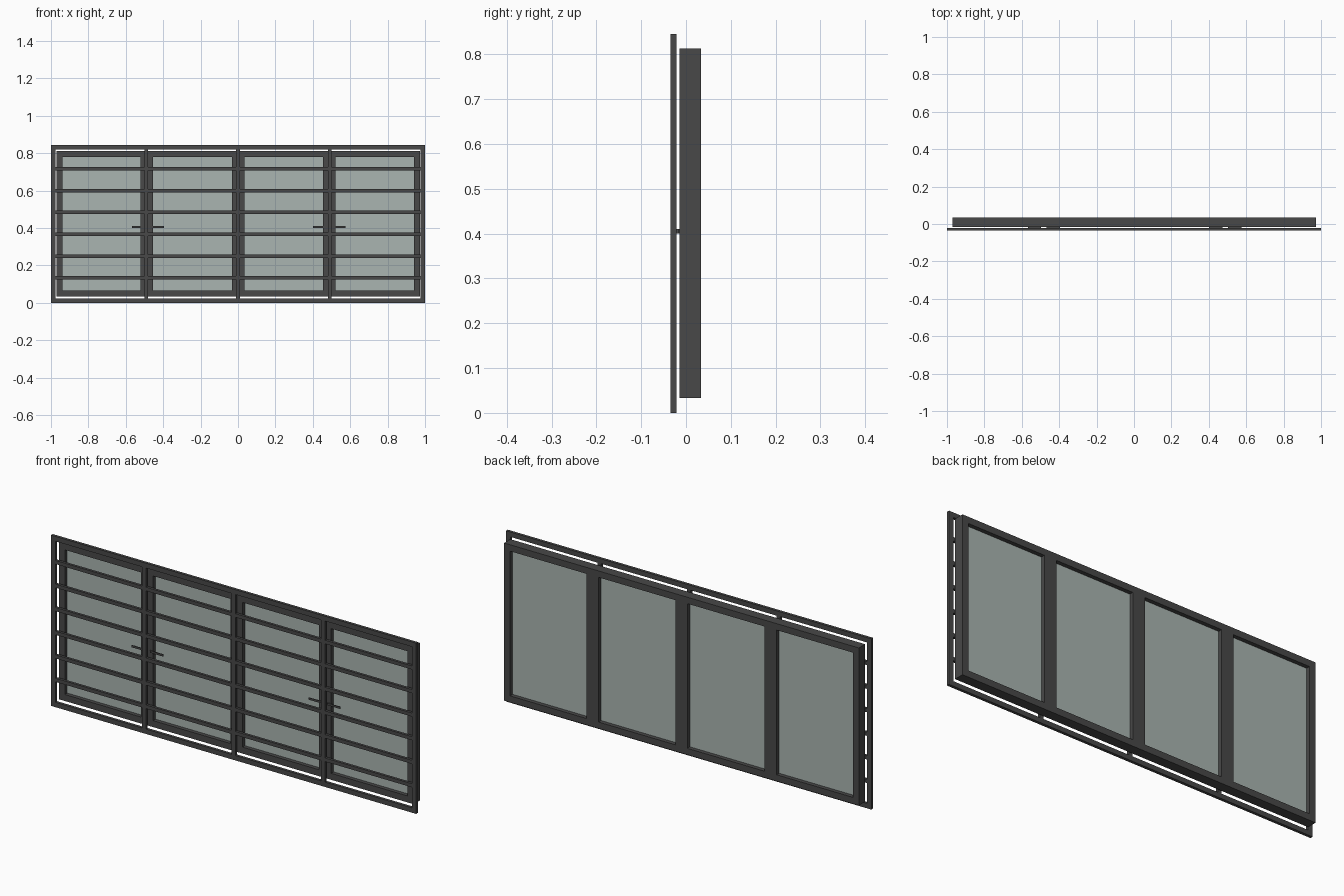
import bpy
import bmesh
from mathutils import Matrix, Vector

if "Cube" in bpy.data.objects:
    bpy.data.objects.remove(bpy.data.objects["Cube"])


def material(name, rgb):
    m = bpy.data.materials.new(name)
    m.use_nodes = True
    m.diffuse_color = (*rgb, 1)
    m.node_tree.nodes["Principled BSDF"].inputs["Base Color"].default_value = (*rgb, 1)
    return m


METAL = material("dark grey metal", (0.065, 0.065, 0.065))
GLASS = material("pale grey green glass", (0.40, 0.46, 0.44))


def boxes(name, mat, spans):
    """One object from boxes given as (x range, y range, z range)."""
    bm = bmesh.new()
    for span in spans:
        lo, hi = Vector([s[0] for s in span]), Vector([s[1] for s in span])
        bmesh.ops.create_cube(bm, size=1, matrix=Matrix.Translation((lo + hi) / 2)
                              @ Matrix.Diagonal((*(hi - lo), 1)))
    mesh = bpy.data.meshes.new(name)
    bm.to_mesh(mesh)
    bm.free()
    mesh.materials.append(mat)
    ob = bpy.data.objects.new(name, mesh)
    bpy.context.collection.objects.link(ob)
    return ob


def frame(name, x, y, z, w):
    """Rectangular frame with members of width w."""
    inner = (z[0] + w, z[1] - w)
    boxes(name, METAL, [(x, y, (z[0], inner[0])), (x, y, (inner[1], z[1])),
                        ((x[0], x[0] + w), y, inner), ((x[1] - w, x[1]), y, inner)])


# Window frame with three mullions
WX, WY, WZ = (-0.97, 0.972), (-0.015, 0.034), (0.033, 0.813)
RAIL = 0.032
frame("window_frame", WX, WY, WZ, RAIL)
mullions = (-0.487, 0.002, 0.488)
boxes("window_mullions", METAL,
      [((c - 0.033, c + 0.033), WY, (WZ[0] + RAIL, WZ[1] - RAIL)) for c in mullions])

# Glass panes
edges = [WX[0] + RAIL] + [c + s for c in mullions for s in (-0.033, 0.033)] + [WX[1] - RAIL]
for i in range(4):
    boxes(f"glass_pane_{i + 1}", GLASS,
          [((edges[2 * i], edges[2 * i + 1]), (0.004, 0.014), (WZ[0] + RAIL, WZ[1] - RAIL))])

# Security grille in front of the window
GY, GZ, GW = (-0.035, -0.021), (0, 0.845), 0.024
frame("grille_frame", (-1, 1), GY, GZ, GW)
boxes("grille_uprights", METAL,
      [((c - 0.01, c + 0.01), GY, (GW, GZ[1] - GW)) for c in (-0.49, 0, 0.49)])
boxes("grille_bars", METAL,
      [((GW - 1, 1 - GW), (-0.0345, -0.0215), (z - 0.009, z + 0.009))
       for z in (0.134, 0.25, 0.367, 0.484, 0.6, 0.717)])

# Pairs of lever handles on the meeting stiles
for side, c in (("right", -0.482), ("left", 0.488)):
    levers = []
    for s in (-1, 1):
        levers.append((sorted((c + s * 0.02, c + s * 0.086)), (-0.021, -0.017), (0.4, 0.41)))
        levers.append((sorted((c + s * 0.014, c + s * 0.026)), (-0.021, -0.014), (0.4, 0.41)))
    boxes(f"{side}_handles", METAL, levers)
